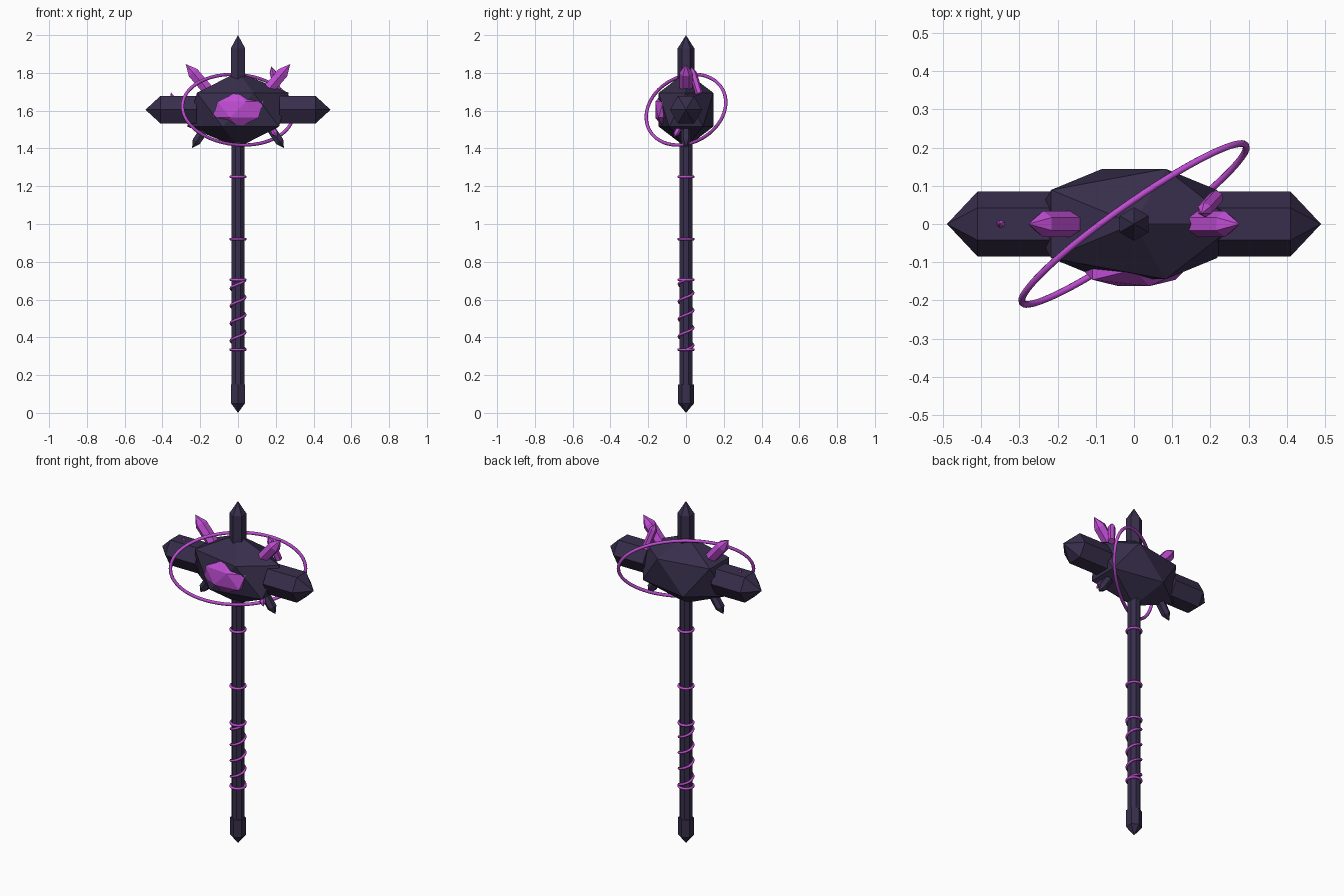
import bpy, bmesh, math
from mathutils import Vector, Matrix

if "Cube" in bpy.data.objects:
    bpy.data.objects.remove(bpy.data.objects["Cube"])


def material(name, rgb):
    m = bpy.data.materials.new(name)
    m.diffuse_color = (*rgb, 1)
    m.use_nodes = True
    m.node_tree.nodes["Principled BSDF"].inputs["Base Color"].default_value = m.diffuse_color
    return m


DARK = material("dark violet stone", (0.039, 0.028, 0.072))
PURPLE = material("bright purple crystal", (0.53, 0.075, 0.66))
CZ = 1.605  # height of the head centre


def finish(name, bm, mat, smooth=False):
    bmesh.ops.recalc_face_normals(bm, faces=bm.faces)
    me = bpy.data.meshes.new(name)
    bm.to_mesh(me)
    bm.free()
    for p in me.polygons:
        p.use_smooth = smooth
    me.materials.append(mat)
    ob = bpy.data.objects.new(name, me)
    bpy.context.collection.objects.link(ob)
    return ob


def crystal(name, base, tip, r, tip_len, mat):
    """Six-sided prism from base, ending in a pointed tip."""
    base, tip = Vector(base), Vector(tip)
    d = (tip - base).normalized()
    e1 = Vector((0, 1, 0))
    e1 = (e1 - d * e1.dot(d)).normalized()
    e2 = d.cross(e1)
    bm = bmesh.new()
    rings = []
    for c in (base, tip - d * tip_len):
        rings.append([bm.verts.new(c + r * (e1 * math.cos(k * math.pi / 3) + e2 * math.sin(k * math.pi / 3)))
                      for k in range(6)])
    end = bm.verts.new(tip)
    bm.faces.new(rings[0])
    for k in range(6):
        j = (k + 1) % 6
        bm.faces.new((rings[0][k], rings[0][j], rings[1][j], rings[1][k]))
        bm.faces.new((rings[1][k], rings[1][j], end))
    return finish(name, bm, mat)


def facet_gem(name, center, scale, mat):
    bm = bmesh.new()
    bmesh.ops.create_icosphere(bm, subdivisions=1, radius=1,
                               matrix=Matrix.Translation(center) @ Matrix.Diagonal((*scale, 1)))
    return finish(name, bm, mat)


def tube(name, pts, r, mat, closed, sides=8):
    """Round tube swept along a list of points."""
    bm = bmesh.new()
    n = len(pts)
    rings = []
    for i, p in enumerate(pts):
        a = pts[(i - 1) % n] if closed or i else p
        b = pts[(i + 1) % n] if closed or i < n - 1 else p
        t = (b - a).normalized()
        out = p - Vector((0, 0, p.z if not closed else sum(q.z for q in pts) / n))
        e1 = (out - t * out.dot(t)).normalized()
        e2 = t.cross(e1)
        rings.append([bm.verts.new(p + r * (e1 * math.cos(k * math.tau / sides) + e2 * math.sin(k * math.tau / sides)))
                      for k in range(sides)])
    for i in range(n if closed else n - 1):
        r0, r1 = rings[i], rings[(i + 1) % n]
        for k in range(sides):
            j = (k + 1) % sides
            bm.faces.new((r0[k], r0[j], r1[j], r1[k]))
    if not closed:
        bm.faces.new(rings[0])
        bm.faces.new(rings[-1])
    return finish(name, bm, mat, True)


def loop(c, u, v, n):
    return [Vector(c) + Vector(u) * math.cos(i * math.tau / n) + Vector(v) * math.sin(i * math.tau / n)
            for i in range(n)]


# Handle shaft and pommel
bm = bmesh.new()
bmesh.ops.create_cone(bm, cap_ends=True, segments=8, radius1=0.036, radius2=0.036, depth=1.38,
                      matrix=Matrix.Translation((0, 0, 0.79)) @ Matrix.Rotation(math.pi / 8, 4, 'Z'))
finish("handle", bm, DARK)
crystal("pommel", (0, 0, 0.15), (0, 0, 0), 0.042, 0.05, DARK)

# Handle bands and spiral wrap
for i, z in enumerate((0.335, 0.705, 0.92, 1.25)):
    tube(f"handle_band_{i + 1}", loop((0, 0, z), (0.039, 0, 0), (0, 0.039, 0), 24), 0.007, PURPLE, True)
TURNS, STEPS = 4, 96
tube("spiral_wrap", [Vector((0.038 * math.cos(TURNS * math.tau * i / STEPS),
                             0.038 * math.sin(TURNS * math.tau * i / STEPS),
                             0.335 + 0.37 * i / STEPS)) for i in range(STEPS + 1)],
     0.007, PURPLE, False, 6)

# Head core, front gem and top spike
facet_gem("head_core", (0, 0, CZ), (0.3, 0.17, 0.2), DARK)
facet_gem("front_gem", (0, -0.12, CZ), (0.15, 0.05, 0.095), PURPLE)
crystal("top_spike", (0, 0, 1.72), (0, 0, 2.0), 0.044, 0.07, DARK)

# Mirrored hammer spikes, upper crystals and lower shards
for s, side in ((1, "right"), (-1, "left")):
    crystal(f"{side}_spike", (s * 0.22, 0, CZ), (s * 0.49, 0, CZ), 0.085, 0.08, DARK)
    crystal(f"{side}_upper_crystal", (s * 0.13, 0, 1.675), (s * 0.277, 0, 1.847), 0.034, 0.06, PURPLE)
    crystal(f"{side}_lower_shard", (s * 0.15, 0, 1.54), (s * 0.243, 0, 1.403), 0.026, 0.04, DARK)

# Small loose crystals
crystal("small_upper_crystal", (0.215, 0.07, 1.69), (0.176, 0.027, 1.833), 0.02, 0.035, PURPLE)
crystal("small_lower_crystal", (0.165, -0.025, 1.53), (0.208, -0.062, 1.46), 0.016, 0.025, PURPLE)
crystal("small_left_crystal", (-0.34, 0, 1.64), (-0.355, 0, 1.697), 0.016, 0.03, PURPLE)

# Tilted oval ring round the head
tube("orbit_ring", loop((0, 0, CZ), (0.293, 0.206, 0), (-0.028, 0.044, 0.187), 64), 0.009, PURPLE, True)
